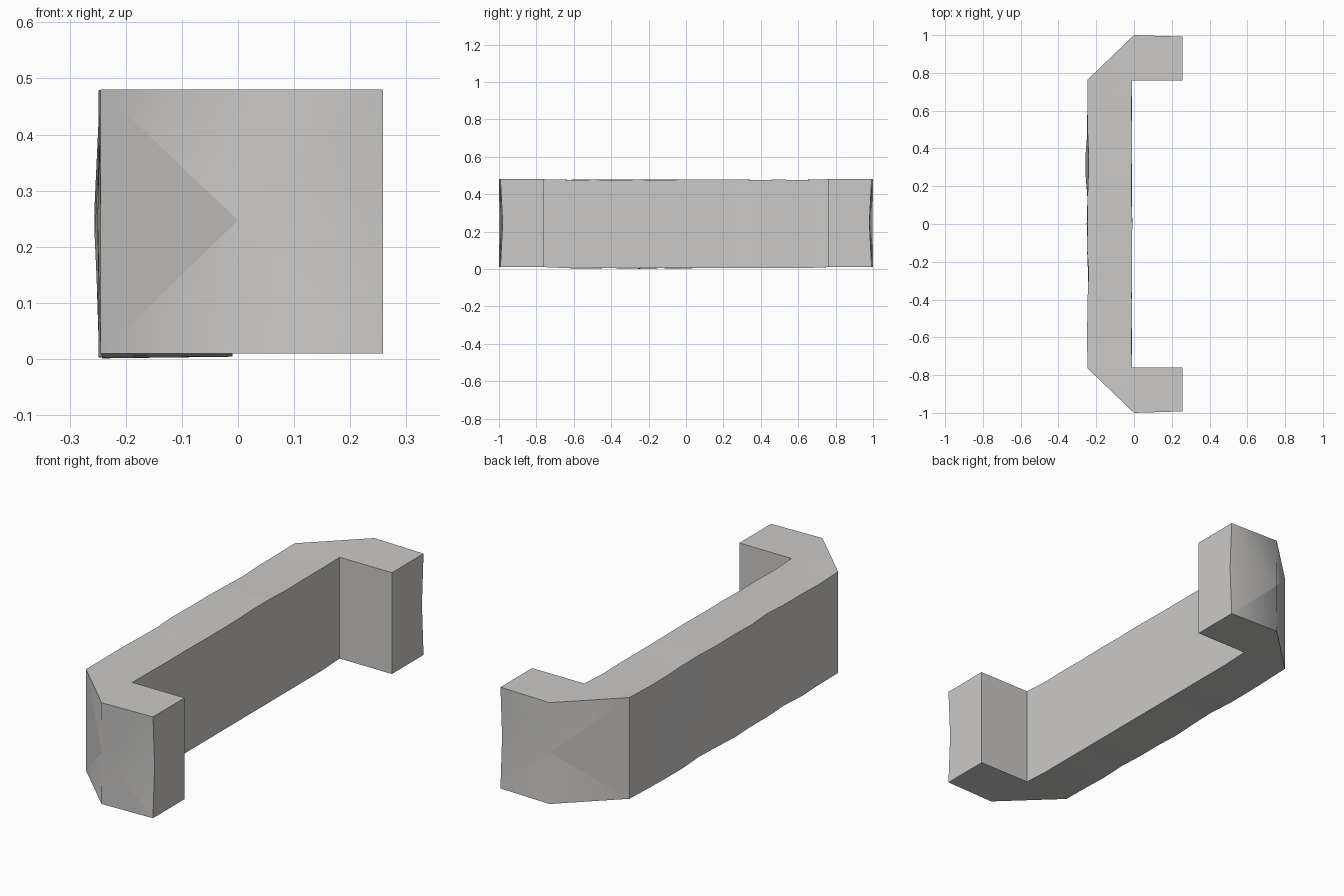
import bpy, bmesh, math, random
from mathutils import Vector

if "Cube" in bpy.data.objects:
    bpy.data.objects.remove(bpy.data.objects["Cube"])

random.seed(4)
LOW, MID, TOP = 0.01, 0.247, 0.48

stone = bpy.data.materials.new("light_grey_stone")
stone.diffuse_color = (0.60, 0.59, 0.58, 1)
stone.use_nodes = True
stone.node_tree.nodes["Principled BSDF"].inputs["Base Color"].default_value = stone.diffuse_color

bm = bmesh.new()
def face(*pts):
    bm.faces.new([bm.verts.new(p) for p in pts])

# long wall: cross-section rings joined along y, with slightly dented faces
def ring(y, dent):
    j = lambda a: random.uniform(-a, a) * dent
    return [(-0.245 + j(0.004), y, LOW - (0.006 + j(0.004)) * dent),
            (-0.245 + j(0.012), y, MID + j(0.05)),
            (-0.245 + j(0.006), y, TOP - abs(j(0.004))),
            (-0.012 + j(0.003), y, TOP - abs(j(0.004))),
            (-0.01, y, LOW - 0.006 * dent)]

count = 12
rings = []
for i in range(count + 1):
    y = -0.75 + 1.5 * i / count
    rings.append(ring(y, 0 if i in (0, count) else 1))
# exact joints with the end blocks
for k, s in ((0, -1), (count, 1)):
    rings[k] = [(-0.245, s * 0.765, z) for z in (LOW, MID, TOP)] + \
               [(-0.01, s * 0.76, z) for z in (TOP, LOW)]
for a, b in zip(rings, rings[1:]):
    for k in range(5):
        n = (k + 1) % 5
        face(a[k], a[n], b[n], b[k])

# chamfered end blocks: outer skin is a fan around a centre point
for s in (-1, 1):
    def at(x, y, z):
        return (x, s * y, z)
    outline = [(-0.245, 0.765), (0, 1.0), (0.258, 0.992), (0.258, 0.76), (-0.01, 0.76)]
    centre = at(0, 0.997, MID)
    lo = [at(x, y, LOW) for x, y in outline]
    hi = [at(x, y, TOP) for x, y in outline]
    am, om = at(-0.245, 0.765, MID), at(0.258, 0.98, MID)
    rim = [hi[0], hi[1], hi[2], om, lo[2], lo[1], lo[0], am]
    for k in range(8):
        face(rim[k], rim[(k + 1) % 8], centre)
    face(*hi)
    face(*lo)
    face(hi[2], om, lo[2], lo[3], hi[3])
    face(hi[3], lo[3], lo[4], hi[4])

bmesh.ops.remove_doubles(bm, verts=bm.verts, dist=0.0005)
bmesh.ops.recalc_face_normals(bm, faces=bm.faces)

# soft shading, but crisp corners, panel joints and fan creases
def crease(e):
    a, b = (v.co for v in e.verts)
    m = (a + b) / 2
    if abs(m.x) < 0.003 and abs(m.y) > 0.9:
        return False
    if e.calc_face_angle(0) > math.radians(30):
        return True
    joint = abs(abs(m.y) - 0.25) < 0.005 and abs(a.y - b.y) < 0.01
    fan = any(abs(v.x) < 0.003 and abs(v.z - MID) < 0.003 for v in (a, b)) \
        and abs(a.z - b.z) > 0.1 and not (m.x > 0.05 and m.z > MID)
    return joint or fan

for f in bm.faces:
    f.smooth = True
for e in bm.edges:
    e.smooth = not crease(e)

mesh = bpy.data.meshes.new("wall_section")
bm.to_mesh(mesh)
bm.free()
mesh.materials.append(stone)
obj = bpy.data.objects.new("wall_section", mesh)
bpy.context.collection.objects.link(obj)
